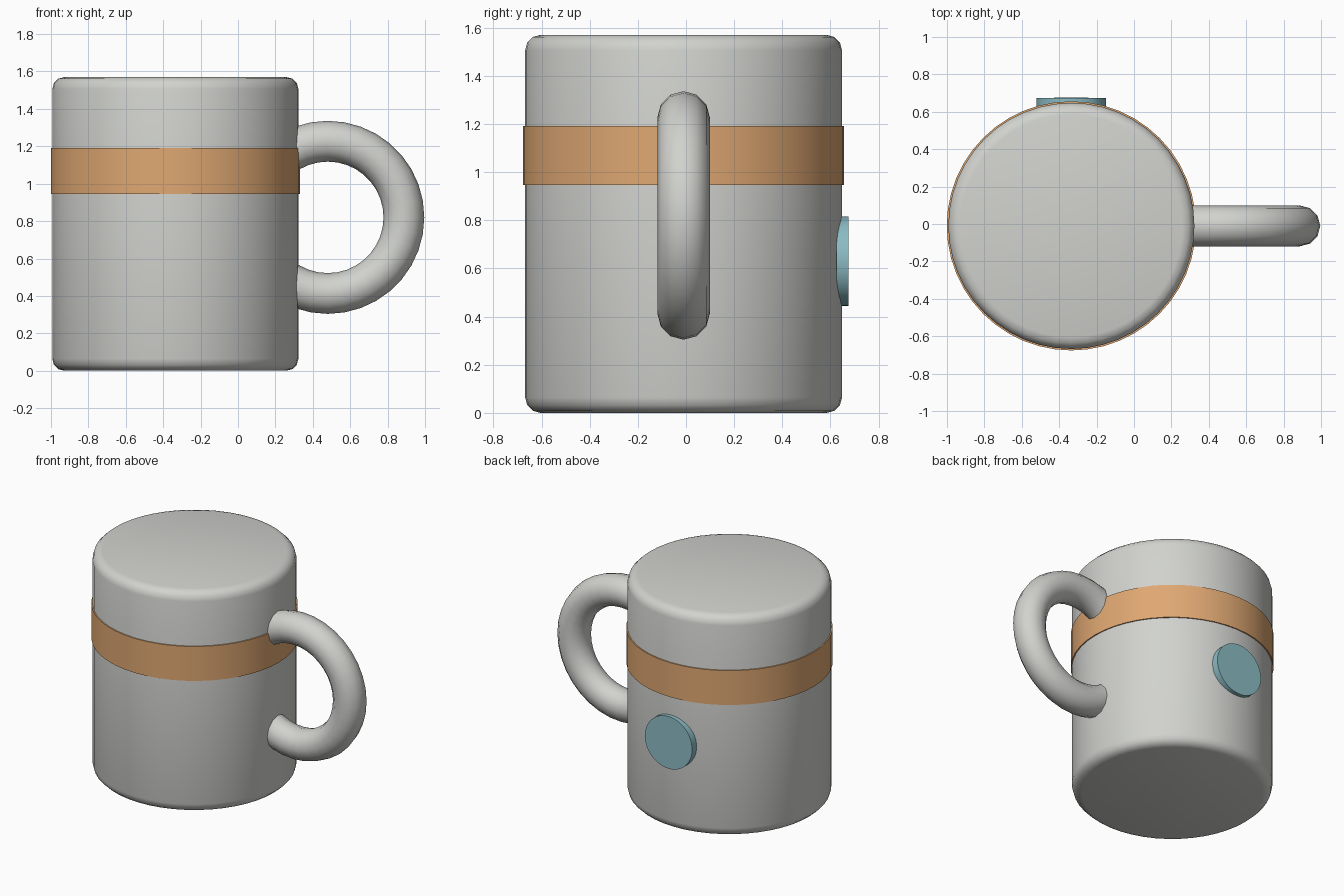
import bpy
import math

if "Cube" in bpy.data.objects:
    bpy.data.objects.remove(bpy.data.objects["Cube"], do_unlink=True)

CX, CY = -0.335, -0.01      # axis of the mug
RADIUS, HEIGHT = 0.658, 1.57


def material(name, rgb):
    mat = bpy.data.materials.new(name)
    mat.use_nodes = True
    color = (*rgb, 1.0)
    mat.diffuse_color = color
    mat.node_tree.nodes["Principled BSDF"].inputs["Base Color"].default_value = color
    return mat


def finish(name, mat, angle=35):
    obj = bpy.context.object
    obj.name = name
    obj.data.materials.append(mat)
    bpy.ops.object.shade_smooth_by_angle(angle=math.radians(angle))
    return obj


def cylinder(name, mat, radius, depth, location, rotation=(0, 0, 0), bevel=0):
    bpy.ops.mesh.primitive_cylinder_add(
        vertices=48, radius=radius, depth=depth, location=location, rotation=rotation)
    obj = bpy.context.object
    if bevel:
        # Rounded rims at the top and bottom
        mod = obj.modifiers.new("rounded_rims", "BEVEL")
        mod.width = bevel
        mod.segments = 3
        mod.limit_method = "ANGLE"
        mod.angle_limit = math.radians(40)
        bpy.ops.object.modifier_apply(modifier=mod.name)
    return finish(name, mat)


gray = material("light_gray", (0.64, 0.65, 0.62))
orange = material("warm_orange", (0.74, 0.39, 0.17))
teal = material("soft_teal", (0.26, 0.50, 0.55))

# Closed body
cylinder("body", gray, RADIUS, HEIGHT, (CX, CY, HEIGHT / 2), bevel=0.064)

# Coloured band around the body
cylinder("band", orange, RADIUS + 0.008, 0.245, (CX, CY, 1.068))

# Round badge on the back
cylinder("badge", teal, 0.186, 0.05, (CX, 0.65, 0.63), (math.pi / 2, 0, 0))

# Ring handle, partly sunk into the body
bpy.ops.mesh.primitive_torus_add(
    major_segments=36, minor_segments=12, major_radius=0.407, minor_radius=0.109,
    location=(0.48, CY, 0.82), rotation=(math.pi / 2, 0, 0))
finish("handle", gray, 60)
